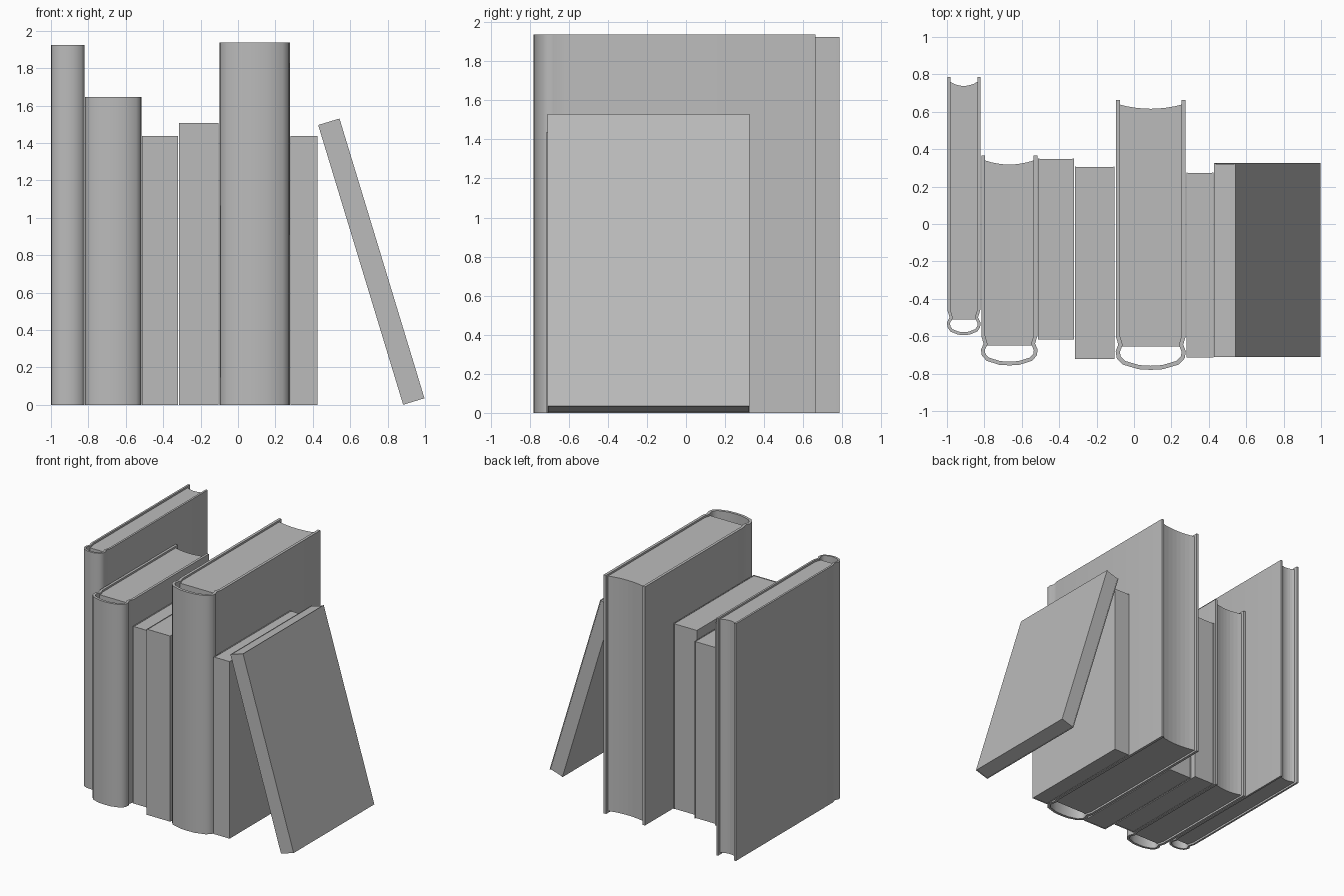
import bpy, bmesh, math
from mathutils import Matrix, Vector

cube = bpy.data.objects.get("Cube")
if cube:
    bpy.data.objects.remove(cube, do_unlink=True)

GREY = (0.5, 0.5, 0.5, 1)
mat = bpy.data.materials.new("plain grey")
mat.use_nodes = True
mat.diffuse_color = GREY
mat.node_tree.nodes["Principled BSDF"].inputs["Base Color"].default_value = GREY


def prism(name, outline, z0, z1, place, smooth=False):
    """Extrude a closed plan outline upward from z0 to z1."""
    bm = bmesh.new()
    face = bm.faces.new([bm.verts.new((x, y, z0)) for x, y in outline])
    top = bmesh.ops.extrude_face_region(bm, geom=[face])["geom"]
    moved = [v for v in top if isinstance(v, bmesh.types.BMVert)]
    bmesh.ops.translate(bm, verts=moved, vec=(0, 0, z1 - z0))
    bmesh.ops.recalc_face_normals(bm, faces=bm.faces)
    mesh = bpy.data.meshes.new(name)
    bm.to_mesh(mesh)
    bm.free()
    mesh.materials.append(mat)
    obj = bpy.data.objects.new(name, mesh)
    bpy.context.collection.objects.link(obj)
    obj.matrix_world = place
    if smooth:
        bpy.ops.object.select_all(action='DESELECT')
        obj.select_set(True)
        bpy.context.view_layer.objects.active = obj
        bpy.ops.object.shade_smooth_by_angle(angle=math.radians(50))
    return obj


def inset_path(path, t):
    """Offset an open path to its left by the cover thickness."""
    pts = [Vector(p) for p in path]
    result = []
    for i, p in enumerate(pts):
        a = (p - pts[i - 1]).normalized() if i else None
        b = (pts[i + 1] - p).normalized() if i < len(pts) - 1 else None
        a, b = a or b, b or a
        n = (Vector((-a.y, a.x)) + Vector((-b.y, b.x))).normalized()
        result.append(tuple(p + n * t / n.dot(Vector((-a.y, a.x)))))
    return result


def hardcover(name, x0, x1, front, joint, back, height, t):
    """Rounded hollow spine, two boards and a page block with a hollow fore edge."""
    w, d = (x1 - x0) / 2, joint - front
    place = Matrix.Translation(((x0 + x1) / 2, 0, 0))
    board = w - 0.002
    half = [(-board, back), (-board, joint + 0.05), (-w + 0.014, joint + 0.01),
            (-w, joint - 0.2 * d), (-0.97 * w, joint - 0.5 * d),
            (-0.8 * w, joint - 0.77 * d), (-0.35 * w, joint - 0.97 * d)]
    outer = half + [(0, front)] + [(-x, y) for x, y in reversed(half)]
    prism(name + "_cover", outer + inset_path(outer, t)[::-1], 0, height, place, True)

    pw, edge = board - t + 0.001, back - 0.025
    fore = [(pw * k / 4, edge - 0.022 * (1 - (k / 4) ** 2)) for k in range(4, -5, -1)]
    pages = [(-pw, joint), (pw, joint)] + fore
    prism(name + "_pages", pages, 0.015, height - 0.015, place)


def paperback(name, width, front, back, height, place, t=0.006):
    """Thin square cover wrapped around a plain page block."""
    w = width / 2
    outer = [(-w, back), (-w, front), (w, front), (w, back)]
    prism(name + "_cover", outer + inset_path(outer, t)[::-1], 0, height, place)
    i = w - t + 0.001
    f, b = front + t - 0.001, back - 0.003
    prism(name + "_pages", [(-i, f), (i, f), (i, b), (-i, b)], 0.003, height - 0.003, place)


# Hardcover books
hardcover("tall_thin_book", -1.0, -0.82, -0.594, -0.51, 0.785, 1.925, 0.016)
hardcover("medium_thick_book", -0.818, -0.515, -0.756, -0.65, 0.365, 1.647, 0.02)
hardcover("tall_thick_book", -0.098, 0.277, -0.78, -0.655, 0.663, 1.937, 0.022)

# Upright paperbacks
for name, x0, x1, front, back, height in (
        ("short_paperback", -0.512, -0.322, -0.617, 0.35, 1.437),
        ("middle_paperback", -0.315, -0.103, -0.722, 0.308, 1.507),
        ("thin_paperback", 0.28, 0.424, -0.713, 0.275, 1.437)):
    paperback(name, x1 - x0, front, back, height, Matrix.Translation(((x0 + x1) / 2, 0, 0)))

# Paperback leaning against the row
lean = Matrix.Translation((0.94, 0, 0.018)) @ Matrix.Rotation(math.radians(-16.9), 4, 'Y')
paperback("leaning_book", 0.119, -0.71, 0.325, 1.563, lean)
